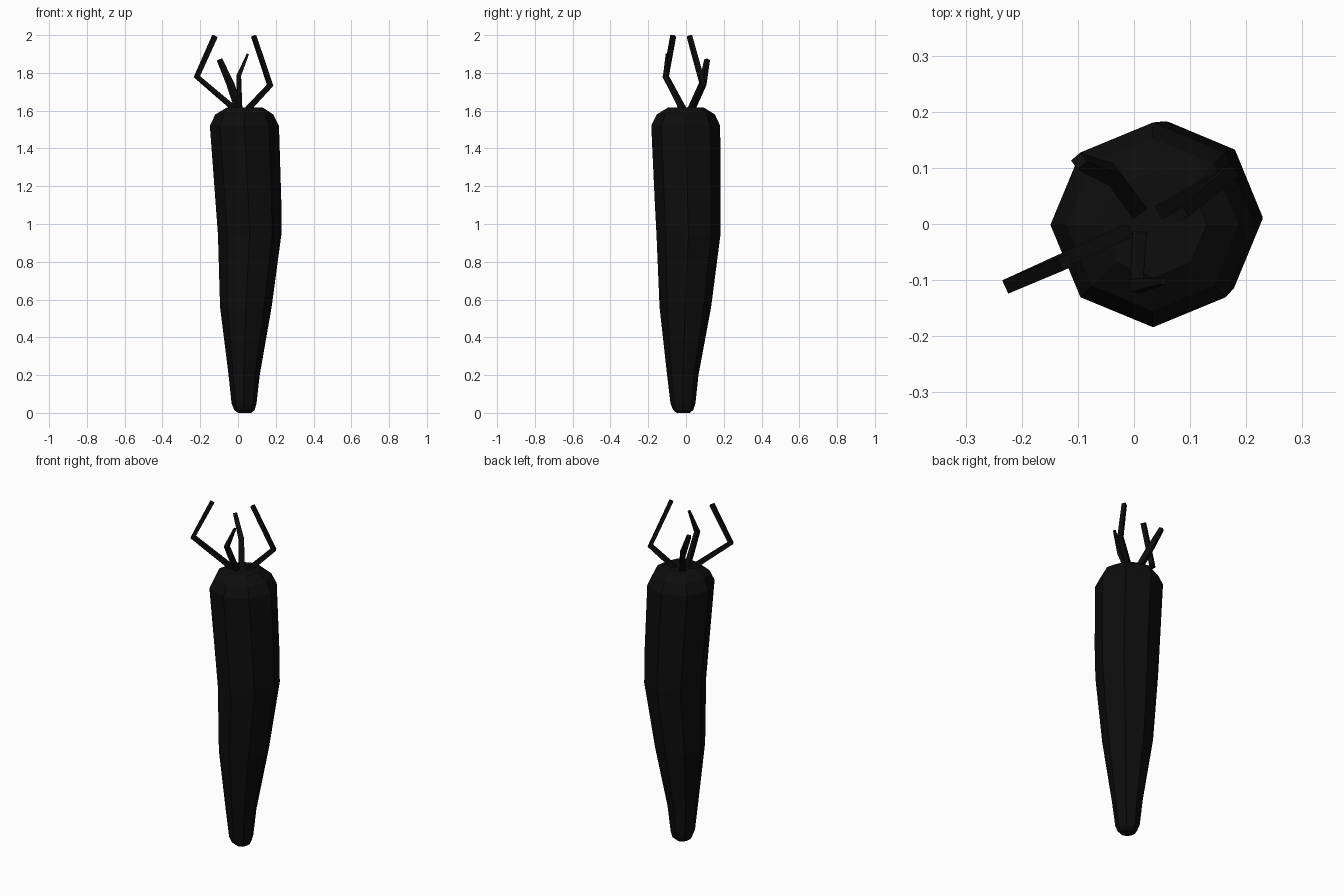
import bpy, bmesh, math
from mathutils import Vector

if "Cube" in bpy.data.objects:
    bpy.data.objects.remove(bpy.data.objects["Cube"])

black = bpy.data.materials.new("near black")
black.diffuse_color = (0.004, 0.004, 0.004, 1)
black.use_nodes = True
black.node_tree.nodes["Principled BSDF"].inputs["Base Color"].default_value = black.diffuse_color


def loft(name, rings):
    """Skin a list of closed rings and cap both ends."""
    bm = bmesh.new()
    loops = [[bm.verts.new(p) for p in ring] for ring in rings]
    n = len(loops[0])
    for a, b in zip(loops, loops[1:]):
        for i in range(n):
            j = (i + 1) % n
            bm.faces.new((a[i], a[j], b[j], b[i]))
    bm.faces.new(loops[0][::-1])
    bm.faces.new(loops[-1])
    bmesh.ops.recalc_face_normals(bm, faces=bm.faces)
    me = bpy.data.meshes.new(name)
    bm.to_mesh(me)
    bm.free()
    me.materials.append(black)
    ob = bpy.data.objects.new(name, me)
    bpy.context.collection.objects.link(ob)
    return ob


# Root body: eight-sided rings as (z, x min, x max, y min, y max)
profile = [
    (0.00, 0.000, 0.070, -0.050, 0.020),
    (0.015, -0.020, 0.088, -0.068, 0.038),
    (0.05, -0.034, 0.098, -0.082, 0.050),
    (0.20, -0.050, 0.115, -0.100, 0.066),
    (0.56, -0.095, 0.178, -0.140, 0.133),
    (0.94, -0.106, 0.229, -0.156, 0.182),
    (1.13, -0.120, 0.229, -0.166, 0.183),
    (1.52, -0.149, 0.217, -0.184, 0.181),
    (1.58, -0.120, 0.186, -0.155, 0.153),
    (1.617, -0.058, 0.130, -0.095, 0.094),
]
loft("root_body", [
    [((x0 + x1) / 2 + (x1 - x0) / 2 * math.cos(k * math.pi / 4),
      (y0 + y1) / 2 + (y1 - y0) / 2 * math.sin(k * math.pi / 4), z)
     for k in range(8)]
    for z, x0, x1, y0, y1 in profile])


# Bent stems: square section, thinning slightly to the tip
def stem(name, points, widths):
    pts = [Vector(p) for p in points]
    side = (pts[1] - pts[0]).cross(Vector((0, 0, 1))).normalized()
    dirs = [(b - a).normalized() for a, b in zip(pts, pts[1:])]
    tangents = [dirs[0], (dirs[0] + dirs[1]).normalized(), dirs[1]]
    rings = []
    for p, t, w in zip(pts, tangents, widths):
        s = (side - t * side.dot(t)).normalized()
        u = s.cross(t)
        rings.append([p + (s * a + u * b) * w / 2
                      for a, b in ((-1, -1), (1, -1), (1, 1), (-1, 1))])
    loft(name, rings)


stem("left_stem", [(0.005, -0.005, 1.59), (-0.218, -0.107, 1.78), (-0.122, -0.068, 1.995)],
     (0.026, 0.026, 0.024))
stem("right_stem", [(0.035, 0.015, 1.59), (0.17, 0.09, 1.735), (0.083, 0.018, 1.995)],
     (0.026, 0.026, 0.022))
stem("back_stem", [(0.01, 0.02, 1.59), (-0.04, 0.088, 1.74), (-0.098, 0.112, 1.87)],
     (0.030, 0.030, 0.022))
stem("front_stem", [(0.01, -0.015, 1.59), (0.004, -0.11, 1.785), (0.052, -0.102, 1.9)],
     (0.026, 0.024, 0.011))
